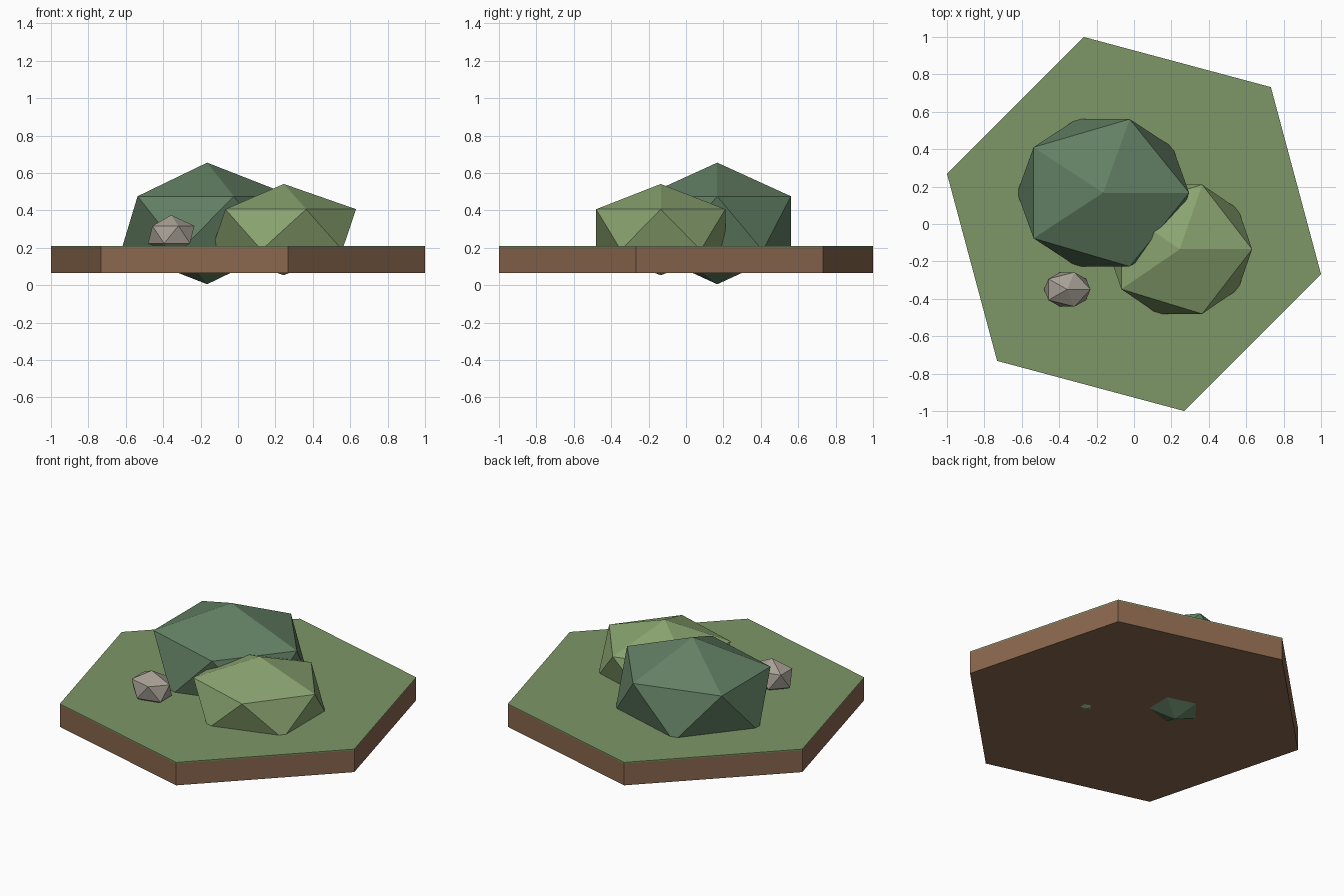
import bpy, bmesh, math
from mathutils import Matrix, Vector

if "Cube" in bpy.data.objects:
    bpy.data.objects.remove(bpy.data.objects["Cube"])


def material(name, rgb):
    # sRGB 0-255 to linear
    lin = [((c / 255 + 0.055) / 1.055) ** 2.4 for c in rgb]
    m = bpy.data.materials.new(name)
    m.diffuse_color = (*lin, 1)
    m.use_nodes = True
    m.node_tree.nodes["Principled BSDF"].inputs["Base Color"].default_value = m.diffuse_color
    return m


def finish(name, bm, mat):
    me = bpy.data.meshes.new(name)
    bm.to_mesh(me)
    bm.free()
    me.materials.append(mat)
    ob = bpy.data.objects.new(name, me)
    bpy.context.collection.objects.link(ob)
    return ob


def hex_slab(name, radius, z0, z1, mat):
    bm = bmesh.new()
    ring = [bm.verts.new((radius * math.cos(math.radians(45 + 60 * i)),
                          radius * math.sin(math.radians(45 + 60 * i)), z0)) for i in range(6)]
    base = bm.faces.new(ring)
    top = bmesh.ops.extrude_face_region(bm, geom=[base], use_keep_orig=True)
    bmesh.ops.translate(bm, vec=(0, 0, z1 - z0),
                        verts=[v for v in top["geom"] if isinstance(v, bmesh.types.BMVert)])
    bmesh.ops.recalc_face_normals(bm, faces=bm.faces)
    return finish(name, bm, mat)


def faceted_ball(name, centre, radii, mat):
    bm = bmesh.new()
    bmesh.ops.create_icosphere(bm, subdivisions=1, radius=1)
    bm.transform(Matrix.Translation(centre) @ Matrix.Diagonal(Vector((*radii, 1))))
    return finish(name, bm, mat)


soil = material("soil brown", (138, 103, 78))
grass = material("grass green", (125, 150, 103))
dark_leaf = material("dark leaf green", (99, 128, 100))
light_leaf = material("light leaf green", (138, 164, 112))
stone = material("stone grey", (166, 159, 149))

# Hexagonal ground tile with a thin grass layer
hex_slab("soil_base", 1.035, 0.065, 0.203, soil)
hex_slab("grass_layer", 1.035, 0.203, 0.21, grass)

# Bushes and rock, sunk into the ground
faceted_ball("large_bush", (-0.165, 0.167, 0.33), (0.514, 0.463, 0.325), dark_leaf)
faceted_ball("small_bush", (0.245, -0.135, 0.297), (0.432, 0.406, 0.244), light_leaf)
faceted_ball("rock", (-0.357, -0.35, 0.27), (0.139, 0.108, 0.105), stone)
